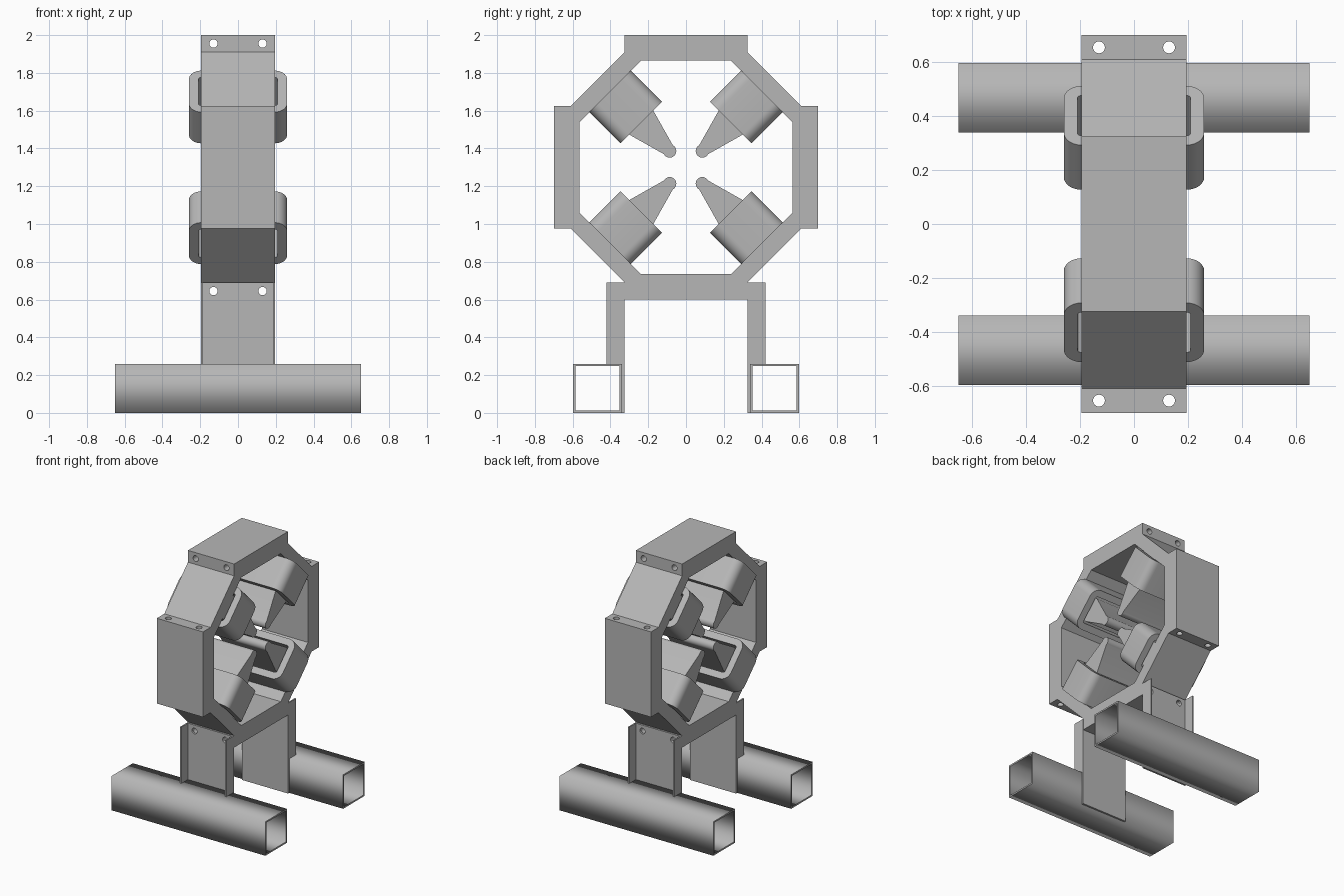
import bpy, bmesh
from math import radians, cos, sin, pi
from mathutils import Matrix, Vector

if "Cube" in bpy.data.objects:
    bpy.data.objects.remove(bpy.data.objects["Cube"], do_unlink=True)

steel = bpy.data.materials.new("grey_steel")
steel.use_nodes = True
GREY = (0.47, 0.47, 0.47, 1)
steel.diffuse_color = GREY
steel.node_tree.nodes["Principled BSDF"].inputs["Base Color"].default_value = GREY

CENTRE_Z = 1.30
HALF_W = 0.195
# Maps a flat profile (u, v) to world (y, z), extruded along x
SIDE = Matrix(((0, 0, 1, 0), (1, 0, 0, 0), (0, 1, 0, 0), (0, 0, 0, 1)))


def add_mesh(name, bm):
    mesh = bpy.data.meshes.new(name)
    bm.to_mesh(mesh)
    bm.free()
    mesh.materials.append(steel)
    ob = bpy.data.objects.new(name, mesh)
    bpy.context.collection.objects.link(ob)
    return ob


def evaluated_mesh(ob):
    bpy.context.view_layer.update()
    return bpy.data.meshes.new_from_object(
        ob.evaluated_get(bpy.context.evaluated_depsgraph_get()))


def extrude(name, loops, half_depth, matrix):
    """Fill nested outlines, extrude both ways and place the solid."""
    curve = bpy.data.curves.new(name, 'CURVE')
    curve.dimensions = '2D'
    curve.fill_mode = 'BOTH'
    curve.extrude = half_depth
    for loop in loops:
        spline = curve.splines.new('POLY')
        spline.points.add(len(loop) - 1)
        for point, (u, v) in zip(spline.points, loop):
            point.co = (u, v, 0, 1)
        spline.use_cyclic_u = True
    tmp = bpy.data.objects.new(name + "_outline", curve)
    bpy.context.collection.objects.link(tmp)
    mesh = evaluated_mesh(tmp)
    bpy.data.objects.remove(tmp)
    bpy.data.curves.remove(curve)
    bm = bmesh.new()
    bm.from_mesh(mesh)
    bpy.data.meshes.remove(mesh)
    bmesh.ops.remove_doubles(bm, verts=bm.verts, dist=0.0002)
    bmesh.ops.recalc_face_normals(bm, faces=bm.faces)
    bm.transform(matrix)
    return add_mesh(name, bm)


def box(name, lo, hi):
    lo, hi = Vector(lo), Vector(hi)
    bm = bmesh.new()
    bmesh.ops.create_cube(bm, size=1)
    bm.transform(Matrix.Translation((lo + hi) / 2) @ Matrix.Diagonal((*(hi - lo), 1)))
    return add_mesh(name, bm)


def rect(u0, u1, v0, v1):
    return [(u0, v0), (u1, v0), (u1, v1), (u0, v1)]


def arc(u, v, radius, start, end, steps=8):
    return [(u + radius * cos(radians(start + (end - start) * i / steps)),
             v + radius * sin(radians(start + (end - start) * i / steps)))
            for i in range(steps + 1)]


def rounded_rect(hu, hv, r):
    a, b = hu - r, hv - r
    return (arc(a, b, r, 0, 90) + arc(-a, b, r, 90, 180)
            + arc(-a, -b, r, 180, 270) + arc(a, -b, r, 270, 360))


def mirror_four(quarter):
    """Complete an outline from its first-quadrant points."""
    top = quarter + [(-u, v) for u, v in reversed(quarter)]
    return top + [(-u, -v) for u, v in top]


# Octagonal yoke with stepped corners
to_centre = Matrix.Translation((0, 0, CENTRE_Z))
outer = mirror_four([(0.70, 0.325), (0.61, 0.325), (0.325, 0.61), (0.325, 0.70)])
inner = mirror_four([(0.565, 0.238), (0.238, 0.565)])
yoke = extrude("yoke", [outer, inner], HALF_W, to_centre @ SIDE)

# Four poles with tapered rounded noses, each inside a coil
nose = [(0.09, 0.58), (0.09, 0.335)] + arc(0, 0.122, 0.035, 17, -197, 14) \
    + [(-0.09, 0.335), (-0.09, 0.58)]
smooth_parts = []
for label, angle in (("top_front", 45), ("bottom_front", 135),
                     ("bottom_back", 225), ("top_back", 315)):
    turn = to_centre @ Matrix.Rotation(radians(angle), 4, 'X')
    smooth_parts.append(extrude("pole_" + label, [nose], HALF_W, turn @ SIDE))
    smooth_parts.append(extrude(
        "coil_" + label,
        [rounded_rect(0.26, 0.155, 0.065), rounded_rect(0.21, 0.105, 0.015)],
        0.117, turn @ Matrix.Translation((0, 0, 0.452))))

# Legs and hollow feet, front and back
webs = []
for label, s in (("front", -1), ("back", 1)):
    def span(a, b):
        return sorted((s * a, s * b))
    y0, y1 = span(0.326, 0.34)
    webs.append(box("leg_web_" + label, (-HALF_W, y0, 0), (HALF_W, y1, 0.69)))
    y0, y1 = span(0.34, 0.42)
    for side, x in (("right", -0.19), ("left", 0.19)):
        box(f"leg_flange_{label}_{side}", (x - 0.005, y0, 0.26), (x + 0.005, y1, 0.69))
    o0, o1 = span(0.34, 0.598)
    i0, i1 = span(0.352, 0.586)
    extrude("foot_tube_" + label,
            [rect(o0, o1, 0, 0.26), rect(i0, i1, 0.012, 0.248)], 0.65, SIDE)

# Bolt holes running through the four straight yoke blocks
bm = bmesh.new()
for x in (-0.13, 0.13):
    for quarter_turn in range(4):
        bmesh.ops.create_cone(
            bm, cap_ends=True, segments=24, radius1=0.022, radius2=0.022, depth=1,
            matrix=to_centre @ Matrix.Rotation(quarter_turn * pi / 2, 4, 'X')
            @ Matrix.Translation((x, 0.655, 0)))
cutter = add_mesh("bolt_hole_cutter", bm)
cutter.hide_render = True
for ob in [yoke] + webs:
    mod = ob.modifiers.new("bolt_holes", 'BOOLEAN')
    mod.object = cutter
    mod.operation = 'DIFFERENCE'
    mod.solver = 'EXACT'
    mesh = evaluated_mesh(ob)
    ob.modifiers.clear()
    ob.data = mesh
bpy.data.objects.remove(cutter)

# Smooth the rounded parts, keeping hard edges
bpy.ops.object.select_all(action='DESELECT')
for ob in smooth_parts + [yoke] + webs:
    ob.select_set(True)
bpy.context.view_layer.objects.active = yoke
bpy.ops.object.shade_smooth_by_angle(angle=radians(30))
